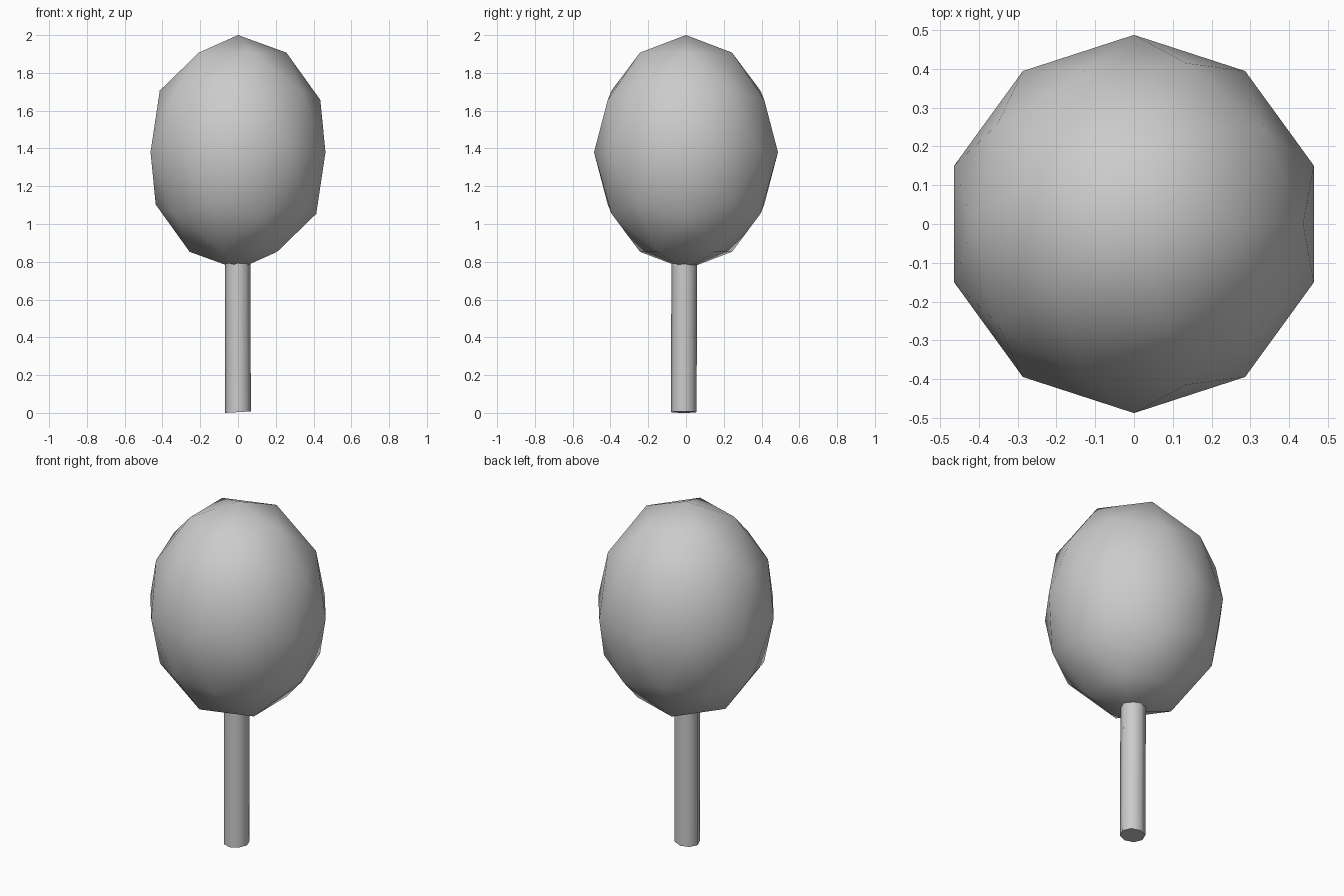
import bpy

if "Cube" in bpy.data.objects:
    bpy.data.objects.remove(bpy.data.objects["Cube"])

# Crown: stretched low-poly icosphere, smooth shaded
bpy.ops.mesh.primitive_ico_sphere_add(subdivisions=2, radius=1, location=(0, 0, 1.38))
crown = bpy.context.object
crown.name = "tree_crown"
crown.scale = (0.487, 0.487, 0.62)
bpy.ops.object.transform_apply(location=False, rotation=False, scale=True)
bpy.ops.object.shade_smooth()

# Trunk: eight-sided post, very slightly leaning, running into the crown
TOP, RADIUS = 0.82, 0.068
bpy.ops.mesh.primitive_cylinder_add(vertices=8, radius=RADIUS, depth=TOP,
                                    location=(0, -0.012, TOP / 2))
trunk = bpy.context.object
trunk.name = "tree_trunk"
for v in trunk.data.vertices:
    if v.co.z > 0:
        v.co.x -= 0.002
        v.co.y += 0.003
    else:
        v.co.z += 0.004 + 0.06 * v.co.x   # uneven foot
bpy.ops.object.shade_smooth_by_angle(angle=0.9)
